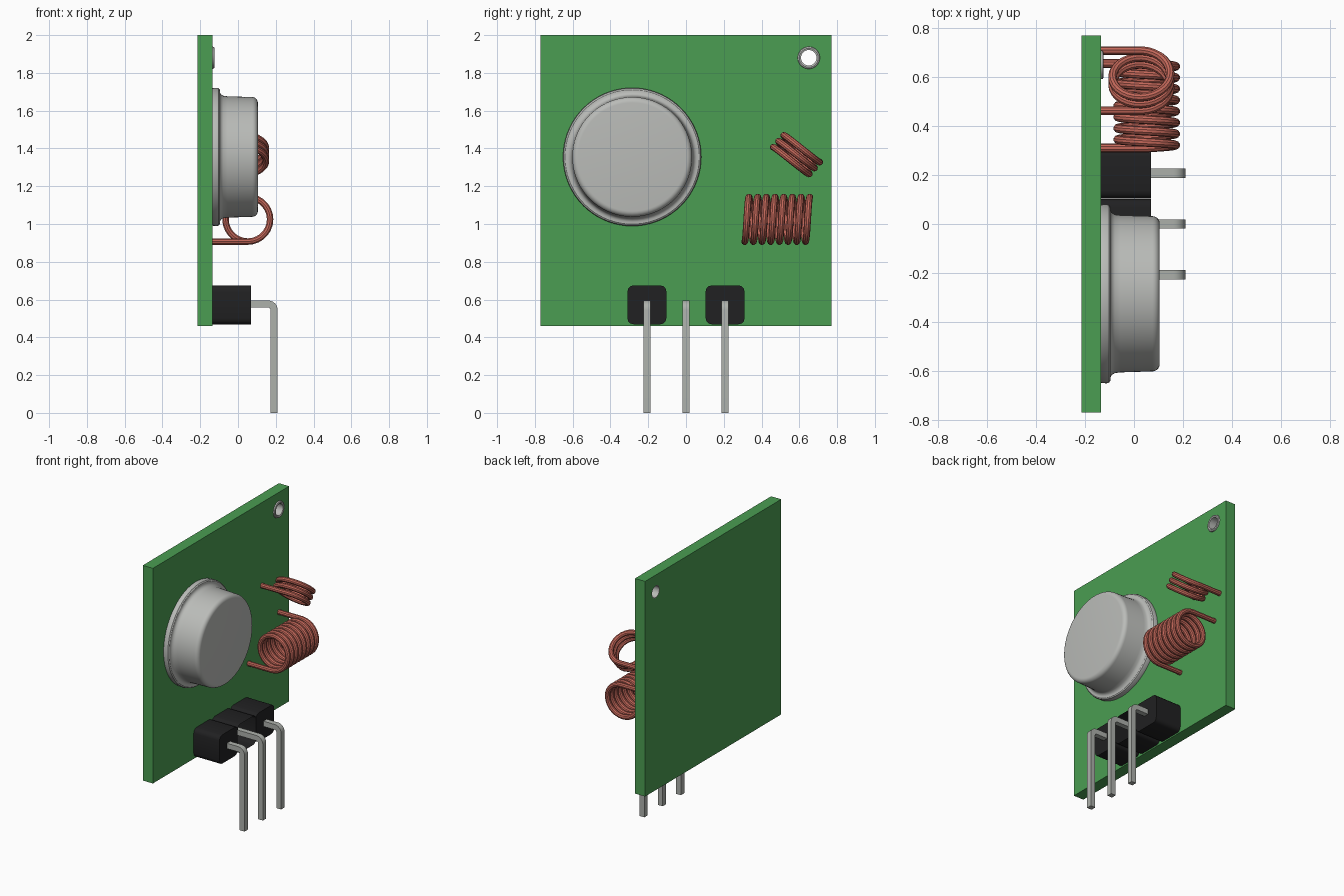
import bpy, bmesh, math
from math import pi, sin, cos, radians
from mathutils import Vector

cube = bpy.data.objects.get("Cube")
if cube:
    bpy.data.objects.remove(cube, do_unlink=True)


def material(name, rgb, rough=0.5):
    m = bpy.data.materials.new(name)
    m.use_nodes = True
    m.diffuse_color = (*rgb, 1)
    b = next(n for n in m.node_tree.nodes if n.type == 'BSDF_PRINCIPLED')
    b.inputs["Base Color"].default_value = (*rgb, 1)
    b.inputs["Roughness"].default_value = rough
    return m


GREEN = material("board green", (0.07, 0.34, 0.085))
STEEL = material("can steel", (0.49, 0.50, 0.48))
PIN = material("pin metal", (0.42, 0.44, 0.41))
COPPER = material("copper wire", (0.54, 0.135, 0.10))
BLACK = material("black plastic", (0.015, 0.015, 0.016))

FACE = -0.135   # x of the board's component side
BACK = -0.215


def smooth(obj, angle=35):
    bpy.ops.object.select_all(action='DESELECT')
    obj.select_set(True)
    bpy.context.view_layer.objects.active = obj
    bpy.ops.object.shade_smooth_by_angle(angle=radians(angle))


def make(name, bm, mat, smoothed=True):
    bmesh.ops.recalc_face_normals(bm, faces=bm.faces[:])
    me = bpy.data.meshes.new(name)
    bm.to_mesh(me)
    bm.free()
    me.materials.append(mat)
    obj = bpy.data.objects.new(name, me)
    bpy.context.collection.objects.link(obj)
    if smoothed:
        smooth(obj)
    return obj


def loft(name, rings, mat, caps=True, closed=False, smoothed=True):
    """Skin a list of equal point rings."""
    bm = bmesh.new()
    vs = [[bm.verts.new(p) for p in ring] for ring in rings]
    n = len(vs[0])
    pairs = list(zip(vs, vs[1:])) + ([(vs[-1], vs[0])] if closed else [])
    for a, b in pairs:
        for i in range(n):
            j = (i + 1) % n
            bm.faces.new((a[i], a[j], b[j], b[i]))
    if caps and not closed:
        bm.faces.new(vs[0])
        bm.faces.new(vs[-1])
    return make(name, bm, mat, smoothed)


def lathe(name, profile, cy, cz, mat, n=64, closed=False):
    """Turn an (x, radius) profile about an axis parallel to x."""
    rings = [[(x, cy + r * cos(2 * pi * i / n), cz + r * sin(2 * pi * i / n))
              for i in range(n)] for x, r in profile]
    return loft(name, rings, mat, closed=closed)


# Circuit board with a round hole
HY, HZ = 0.65, 1.88
board = loft("circuit_board",
             [[(x, -0.77, 0.46), (x, 0.77, 0.46), (x, 0.77, 2.0), (x, -0.77, 2.0)]
              for x in (BACK, FACE)], GREEN, smoothed=False)
cutter = lathe("hole_cutter", [(-0.3, 0.045), (0.0, 0.045)], HY, HZ, GREEN, 32)
cutter.hide_render = True
cut = board.modifiers.new("hole", 'BOOLEAN')
cut.operation = 'DIFFERENCE'
cut.solver = 'EXACT'
cut.object = cutter
bpy.ops.object.select_all(action='DESELECT')
board.select_set(True)
bpy.context.view_layer.objects.active = board
bpy.ops.object.modifier_apply(modifier=cut.name)
bpy.data.objects.remove(cutter, do_unlink=True)

# Metal eyelet lining the hole
lathe("hole_eyelet", [(BACK, 0.041), (BACK, 0.0455), (FACE, 0.0455), (FACE, 0.059),
                      (-0.127, 0.057), (-0.124, 0.050), (-0.127, 0.041)],
      HY, HZ, STEEL, 32, closed=True)

# Round metal can with a rolled flange
can = [(FACE, 0.364), (-0.112, 0.366), (-0.102, 0.363), (-0.096, 0.355),
       (-0.096, 0.342), (-0.090, 0.331), (-0.078, 0.324), (-0.055, 0.321)]
can += [(0.075 + 0.03 * sin(a), 0.287 + 0.03 * cos(a))
        for a in (radians(15 * k) for k in range(7))]
lathe("metal_can", can, -0.285, 1.355, STEEL, 72)


# Pin header: three rounded blocks, the middle one an open sleeve
def rounded_square(x, cy, cz, h, r):
    pts = []
    for k, (sy, sz) in enumerate(((1, 1), (-1, 1), (-1, -1), (1, -1))):
        for s in range(4):
            a = radians(90 * k + 30 * s)
            pts.append((x, cy + sy * (h - r) + r * cos(a), cz + sz * (h - r) + r * sin(a)))
    return pts


# Side outline of a bent pin in x and z
BX, BZ = 0.160, 0.545
arc = [radians(90 - 15 * k) for k in range(7)]
outline = [(-0.10, BZ + 0.050)]
outline += [(BX + 0.050 * cos(a), BZ + 0.050 * sin(a)) for a in arc]
outline += [(BX + 0.050, 0.0), (BX + 0.012, 0.0)]
outline += [(BX + 0.012 * cos(a), BZ + 0.012 * sin(a)) for a in reversed(arc)]
outline += [(-0.10, BZ + 0.012)]

for side, y in (("right", -0.207), ("middle", 0.0), ("left", 0.207)):
    loft(f"{side}_header_block",
         [rounded_square(x, y, 0.572, 0.103, 0.032) for x in (FACE + 0.001, 0.07)],
         BLACK, caps=(side != "middle"))
    loft(f"{side}_pin", [[(x, y + w, z) for x, z in outline] for w in (-0.019, 0.019)], PIN)


# Wire coils: straight lead, helix, straight lead
def coil(name, centre, u, axis, radius, turns, pitch, wire=0.018, steps=28):
    c, u, axis = Vector(centre), Vector(u).normalized(), Vector(axis).normalized()
    n = int(turns * steps)
    path = []
    for i in range(n + 1):
        t = 2 * pi * i / steps
        path.append(c + u * radius * cos(t) + Vector((radius * sin(t), 0, 0))
                    + axis * pitch * (i / steps - turns / 2))
    for at, idx in ((0, 0), (n + 1, -1)):
        end = path[idx].copy()
        end.x = FACE - 0.01
        path.insert(at, end) if at == 0 else path.append(end)
    # Sweep a circle along the path, framed by the coil axis
    rings = []
    for i, p in enumerate(path):
        tan = (path[min(i + 1, len(path) - 1)] - path[max(i - 1, 0)]).normalized()
        a = (axis - tan * axis.dot(tan)).normalized()
        b = tan.cross(a)
        rings.append([p + wire * (a * cos(k * pi / 5) + b * sin(k * pi / 5))
                      for k in range(10)])
    return loft(name, rings, COPPER)


coil("large_coil", (0.052, 0.483, 1.025), (0, 0, -1), (0, 1, 0), 0.118, 7.5, 0.046)
coil("small_coil", (0.030, 0.585, 1.367), (0, -0.747, 0.665), (0, 0.665, 0.747),
     0.118, 2.5, 0.042)
